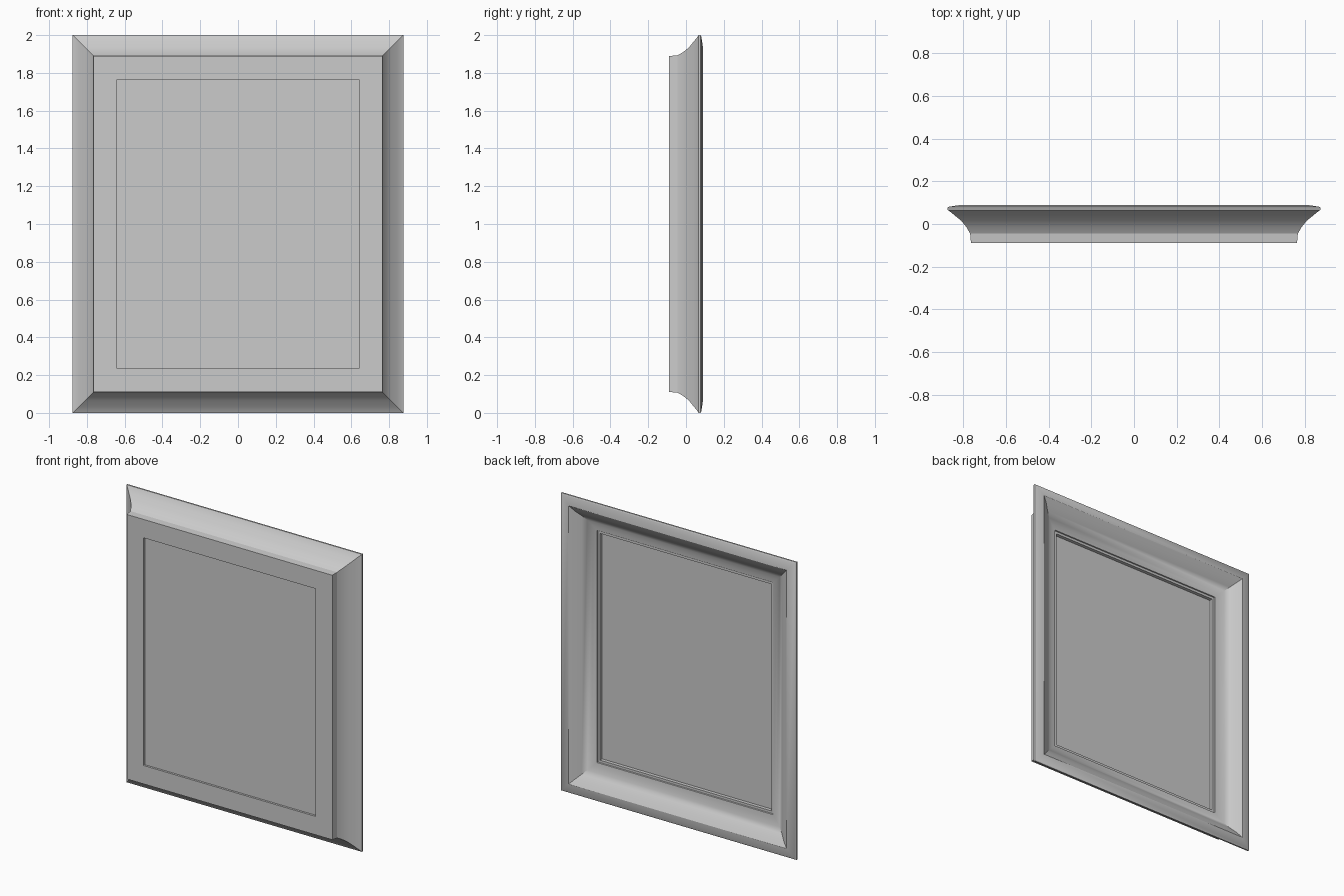
import bpy, bmesh, math

cube = bpy.data.objects.get("Cube")
if cube:
    bpy.data.objects.remove(cube)

W, H = 0.875, 1.0      # half width and half height of the outer edge

grey = bpy.data.materials.new("plain grey")
grey.use_nodes = True
COLOUR = (0.6, 0.6, 0.6, 1)
grey.diffuse_color = COLOUR
grey.node_tree.nodes["Principled BSDF"].inputs["Base Color"].default_value = COLOUR


def finish(name, bm, angle):
    """Turn a bmesh into a smooth-shaded grey object with sharp edges kept."""
    bmesh.ops.recalc_face_normals(bm, faces=bm.faces)
    mesh = bpy.data.meshes.new(name)
    bm.to_mesh(mesh)
    bm.free()
    mesh.materials.append(grey)
    obj = bpy.data.objects.new(name, mesh)
    bpy.context.collection.objects.link(obj)
    bpy.ops.object.select_all(action='DESELECT')
    obj.select_set(True)
    bpy.context.view_layer.objects.active = obj
    bpy.ops.object.shade_smooth_by_angle(angle=math.radians(angle))
    return obj


def mitred_ring(name, profile, angle=35):
    """Sweep a closed profile of (inset, y) points round the rectangle."""
    bm = bmesh.new()
    rings = []
    for sx, sz in ((-1, -1), (1, -1), (1, 1), (-1, 1)):
        rings.append([bm.verts.new((sx * (W - d), y, H + sz * (H - d)))
                      for d, y in profile])
    n = len(profile)
    for i in range(4):
        a, b = rings[i], rings[(i + 1) % 4]
        for j in range(n):
            k = (j + 1) % n
            bm.faces.new((a[j], a[k], b[k], b[j]))
    return finish(name, bm, angle)


def slab(name, inset, y0, y1):
    """Flat board filling the rectangle inside the given inset."""
    bm = bmesh.new()
    bmesh.ops.create_cube(bm, size=1)
    for v in bm.verts:
        v.co = (v.co.x * 2 * (W - inset),
                y1 if v.co.y > 0 else y0,
                H + v.co.z * 2 * (H - inset))
    return finish(name, bm, 30)


# Moulding: thin rim, concave cove towards the opening, hollowed outer side
moulding = [(0, 0.066), (0, 0.076), (0.008, 0.081), (0.065, 0.09),
            (0.1, 0.07), (0.13, 0.045), (0.16, 0.026), (0.19, 0.015),
            (0.22, 0.01), (0.222, 0.003), (0.238, 0.003), (0.238, -0.045),
            (0.107, -0.045), (0.09, -0.015), (0.065, 0.016), (0.035, 0.04),
            (0.008, 0.062)]
mitred_ring("moulding", moulding)

# Square border standing behind the moulding
border = [(0.107, -0.045), (0.111, -0.09), (0.235, -0.09), (0.235, -0.045)]
mitred_ring("backing_border", border)

# Panel held in the opening, slightly recessed on both sides
slab("panel", 0.233, -0.076, -0.02)
